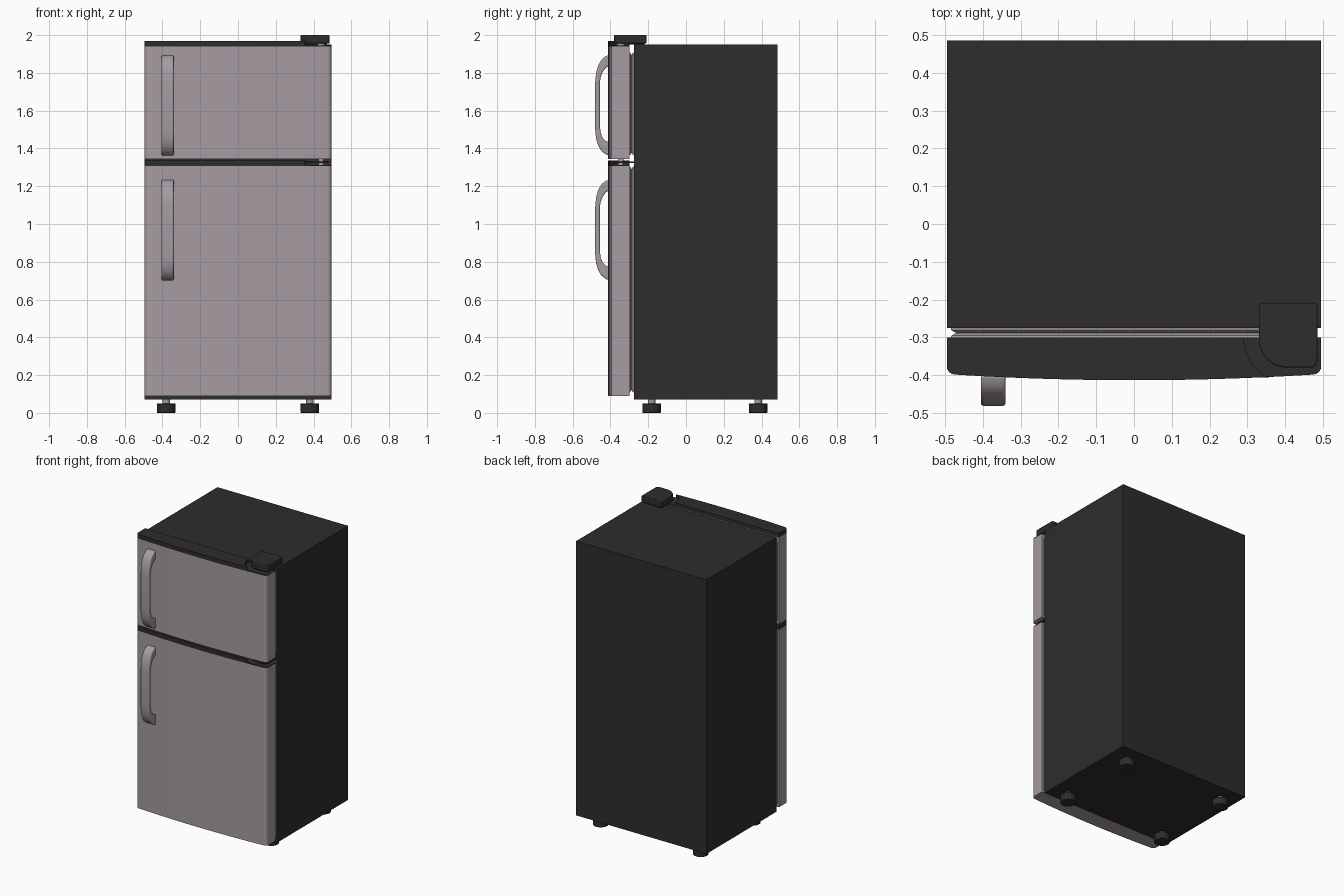
import bpy, bmesh, math

if "Cube" in bpy.data.objects:
    bpy.data.objects.remove(bpy.data.objects["Cube"])


def material(name, rgb):
    m = bpy.data.materials.new(name)
    m.diffuse_color = (*rgb, 1)
    m.use_nodes = True
    m.node_tree.nodes["Principled BSDF"].inputs["Base Color"].default_value = m.diffuse_color
    return m


BLACK = material("black_plastic", (0.026, 0.026, 0.026))
STEEL = material("warm_steel", (0.38, 0.33, 0.36))


def finish(name, bm, mat, bevel=0, segments=3):
    bmesh.ops.recalc_face_normals(bm, faces=bm.faces)
    me = bpy.data.meshes.new(name)
    bm.to_mesh(me)
    bm.free()
    me.materials.append(mat)
    ob = bpy.data.objects.new(name, me)
    bpy.context.collection.objects.link(ob)
    bpy.ops.object.select_all(action='DESELECT')
    ob.select_set(True)
    bpy.context.view_layer.objects.active = ob
    bpy.ops.object.shade_smooth_by_angle(angle=math.radians(35))
    if bevel:
        mod = ob.modifiers.new("bevel", 'BEVEL')
        mod.width, mod.segments = bevel, segments
        mod.limit_method, mod.angle_limit = 'ANGLE', math.radians(50)
    return ob


def loft(name, rings, mat, **kw):
    """Join equal-length rings of points and cap both ends."""
    bm = bmesh.new()
    vs = [[bm.verts.new(p) for p in r] for r in rings]
    n = len(vs[0])
    for a, b in zip(vs, vs[1:]):
        for i in range(n):
            bm.faces.new((a[i], a[(i + 1) % n], b[(i + 1) % n], b[i]))
    bm.faces.new(vs[0])
    bm.faces.new(vs[-1])
    return finish(name, bm, mat, **kw)


def prism(name, outline, z0, z1, mat, **kw):
    return loft(name, [[(x, y, z) for x, y in outline] for z in (z0, z1)], mat, **kw)


def arc(cx, cy, r, a0, a1, n):
    return [(cx + r * math.cos(math.radians(a0 + (a1 - a0) * i / n)),
             cy + r * math.sin(math.radians(a0 + (a1 - a0) * i / n))) for i in range(n + 1)]


def cylinder(name, x, y, r, z0, z1, mat, **kw):
    return prism(name, arc(x, y, r, 0, 345, 23), z0, z1, mat, **kw)


W, BACK = 0.495, -0.30


def bow(x):
    return -0.413 + 0.015 * (x / 0.475) ** 2


def door_outline(notch=False):
    left = [(-W, BACK)] + arc(-W + 0.022, -0.376, 0.022, 180, 265, 5)
    end = 0.36 if notch else 0.45
    front = [(x, bow(x)) for x in (-0.45 + (end + 0.45) * i / 24 for i in range(25))]
    if notch:
        return left + front + arc(0.41, BACK, 0.12, 242, 180, 10)
    return left + front + arc(W - 0.022, -0.376, 0.022, 275, 360, 5) + [(W, BACK)]


# cabinet
prism("cabinet", [(-W, -0.275), (W, -0.275), (W, 0.485), (-W, 0.485)], 0.07, 1.95, BLACK)

# handle side profile (y, z) relative to the handle's lower end
outer = [(-0.40, 0.535), (-0.425, 0.529), (-0.448, 0.51), (-0.465, 0.48), (-0.476, 0.44), (-0.481, 0.39),
         (-0.481, 0.14), (-0.476, 0.092), (-0.465, 0.055), (-0.448, 0.027), (-0.425, 0.009), (-0.40, 0.0)]
inner = [(-0.40, 0.07), (-0.425, 0.08), (-0.442, 0.098), (-0.452, 0.125), (-0.456, 0.16),
         (-0.456, 0.39), (-0.451, 0.42), (-0.44, 0.447), (-0.424, 0.468), (-0.40, 0.482)]

# doors with dark top caps, gaskets and handles
for tag, z0, z1, handle_z in (("lower", 0.09, 1.307, 0.70), ("upper", 1.345, 1.94, 1.36)):
    top = z1 + 0.028
    prism(tag + "_door", door_outline(), z0, z1, STEEL)
    prism(tag + "_door_cap_base", door_outline(), z1, z1 + 0.006, BLACK)
    prism(tag + "_door_cap", door_outline(True), z1 + 0.006, top, BLACK)
    rings = []
    for y, d in ((-0.302, 0.01), (-0.295, 0.012), (-0.288, 0.025), (-0.281, 0.012), (-0.273, 0.01)):
        x, lo, hi = W - d, z0 + 0.008 + d, z1 - 0.022 - d + (0.03 if tag == "lower" else 0)
        rings.append([(-x, y, lo), (x, y, lo), (x, y, hi), (-x, y, hi)])
    loft(tag + "_gasket", rings, STEEL)
    loft(tag + "_handle", [[(x, y, handle_z + z) for y, z in outer + inner] for x in (-0.405, -0.34)],
         STEEL, bevel=0.007)

# top hinge: cover, plate and pin
cover = ([(0.485, -0.21), (0.33, -0.21)] + arc(0.405, -0.305, 0.075, 180, 270, 8)
         + arc(0.465, -0.36, 0.02, 270, 360, 4))
prism("top_hinge_cover", cover, 1.955, 2.0, BLACK, bevel=0.004, segments=2)
prism("top_hinge_plate", [(0.35, -0.31), (0.47, -0.31), (0.47, -0.22), (0.35, -0.22)], 1.949, 1.957, BLACK)
cylinder("top_hinge_pin", 0.44, -0.345, 0.02, 1.94, 1.957, STEEL)

# middle hinge: plate and pin between the doors
plate = [(0.48, -0.27), (0.34, -0.27)] + arc(0.40, -0.32, 0.055, 180, 270, 6) + arc(0.455, -0.355, 0.025, 270, 360, 4)
prism("middle_hinge_plate", plate, 1.322, 1.332, BLACK)
cylinder("middle_hinge_pin", 0.44, -0.345, 0.015, 1.31, 1.347, STEEL)

# levelling feet
for sx, side in ((-1, "left"), (1, "right")):
    for y, end in ((-0.182, "front"), (0.382, "back")):
        cylinder(f"{end}_{side}_foot", sx * 0.38, y, 0.049, 0, 0.05, BLACK, bevel=0.003, segments=2)
        cylinder(f"{end}_{side}_foot_stem", sx * 0.38, y, 0.02, 0.048, 0.072, STEEL)
